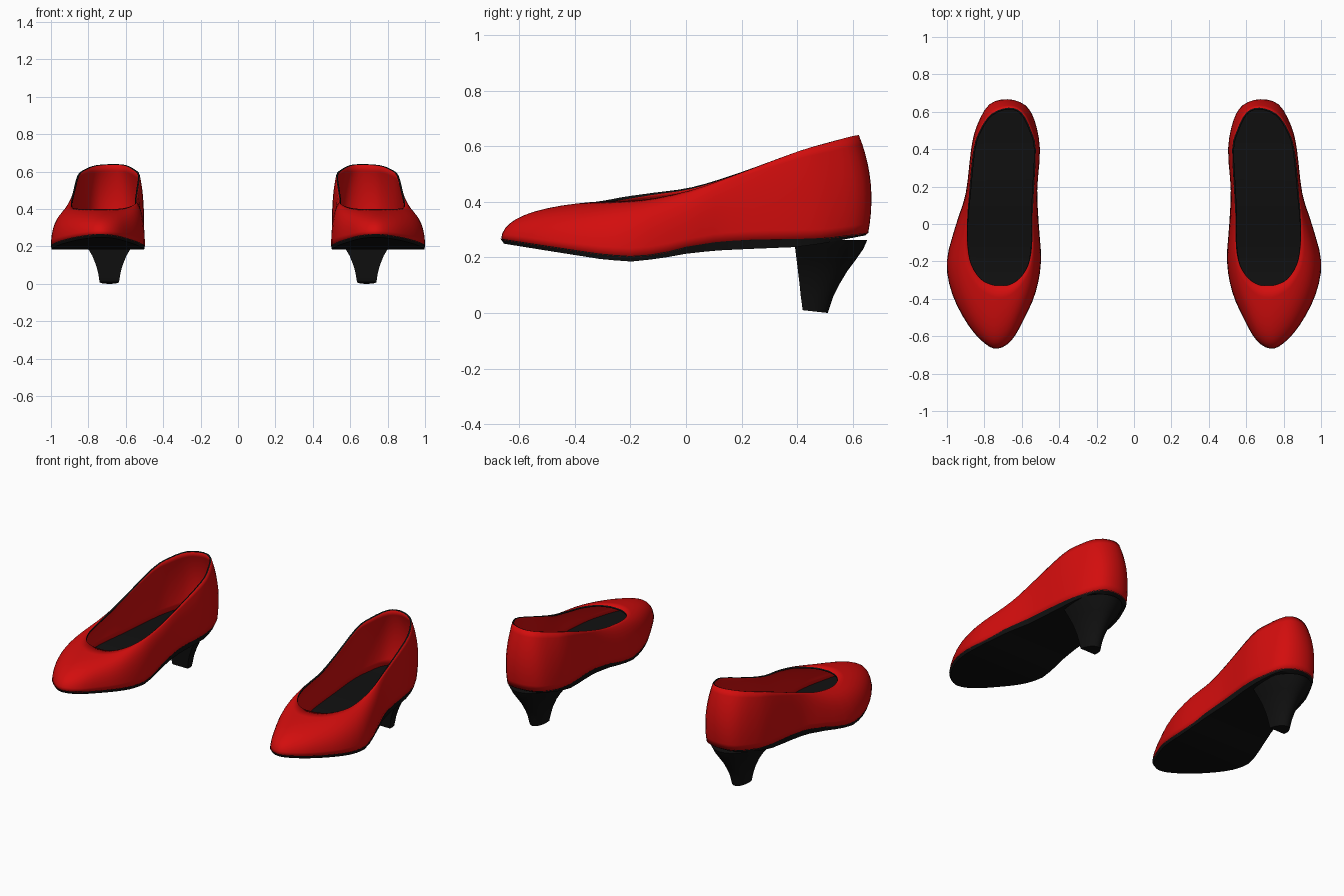
import bpy, bmesh, math
from mathutils import Vector

if "Cube" in bpy.data.objects:
    bpy.data.objects.remove(bpy.data.objects["Cube"])


def material(name, rgb):
    m = bpy.data.materials.new(name)
    m.diffuse_color = (*rgb, 1)
    m.use_nodes = True
    m.node_tree.nodes["Principled BSDF"].inputs["Base Color"].default_value = m.diffuse_color
    return m


RED = material("red leather", (0.65, 0.004, 0.004))
BLACK = material("black", (0.005, 0.005, 0.005))

# Around the shoe from the toe tip: sole edge x, y, then opening edge x, y, z
OUTLINE = [
    (.73, -.665, .714, -.33, .40), (.80, -.635, .76, -.325, .40),
    (.885, -.54, .82, -.295, .40), (.97, -.377, .87, -.22, .403),
    (1.0, -.2, .89, -.12, .412), (.95, 0, .892, .02, .442),
    (.90, .16, .882, .16, .49), (.868, .4, .858, .4, .58),
    (.837, .52, .82, .51, .612), (.77, .63, .76, .59, .634),
    (.675, .655, .67, .622, .64), (.585, .625, .60, .595, .635),
    (.535, .55, .55, .50, .61), (.505, .4, .525, .4, .58),
    (.518, .18, .535, .18, .50), (.51, 0, .543, .02, .452),
    (.498, -.2, .545, -.12, .432), (.527, -.366, .565, -.22, .418),
    (.59, -.51, .61, -.29, .405), (.655, -.62, .665, -.325, .40),
]
# Sole profile: y, bottom z, top z
SOLE = [(-.67, .25, .268), (-.5, .223, .242), (-.3, .192, .212), (-.2, .185, .205),
        (-.1, .195, .212), (0, .213, .238), (.1, .224, .254), (.2, .229, .263),
        (.4, .237, .266), (.5, .25, .27), (.66, .28, .29)]


def spline(p0, p1, p2, p3, t):
    return [0.5 * (2 * b + (c - a) * t + (2 * a - 5 * b + 4 * c - d) * t * t
                   + (3 * b - a - 3 * c + d) * t ** 3)
            for a, b, c, d in zip(p0, p1, p2, p3)]


def sole_z(y, col):
    y = min(max(y, SOLE[0][0]), SOLE[-1][0])
    for a, b in zip(SOLE, SOLE[1:]):
        if y <= b[0]:
            return a[col] + (b[col] - a[col]) * (y - a[0]) / (b[0] - a[0])


def build(name, rings, caps=None, mats=(BLACK,), shell=0):
    """Loft closed rings upward; optional end caps; mirror for the pair."""
    bm = bmesh.new()
    v = [[bm.verts.new(p) for p in r] for r in rings]
    n = len(v[0])
    for lo, hi in zip(v, v[1:]):
        for i in range(n):
            j = (i + 1) % n
            bm.faces.new((lo[i], lo[j], hi[j], hi[i]))
    if caps == "strips":      # bridge left and right edges across the shoe
        for r, flip in ((v[0], True), (v[-1], False)):
            for i in range(n // 2):
                q = [r[i], r[i + 1], r[n - i - 1], r[(n - i) % n]]
                q = list(dict.fromkeys(q))
                bm.faces.new(q[::-1] if flip else q)
    elif caps == "flat":
        bm.faces.new(v[0][::-1])
        bm.faces.new(v[-1])
    me = bpy.data.meshes.new(name)
    bm.to_mesh(me)
    bm.free()
    for m in mats:
        me.materials.append(m)
    ob = bpy.data.objects.new(name, me)
    bpy.context.collection.objects.link(ob)
    bpy.ops.object.select_all(action='DESELECT')
    ob.select_set(True)
    bpy.context.view_layer.objects.active = ob
    bpy.ops.object.shade_smooth_by_angle(angle=math.radians(40))
    if shell:
        s = ob.modifiers.new("thickness", 'SOLIDIFY')
        s.thickness, s.offset, s.material_offset_rim = shell, -1, 1
    mir = ob.modifiers.new("pair", 'MIRROR')
    mir.use_axis = (True, False, False)
    mir.use_mirror_merge = False
    return ob


# Smooth outline samples
N, SUB = len(OUTLINE), 3
pts = [spline(*(OUTLINE[(i + k) % N] for k in (-1, 0, 1, 2)), s / SUB)
       for i in range(N) for s in range(SUB)]

# Upper: curved walls from the sole edge to the opening edge
LEVELS = 10
rings = [[] for _ in range(LEVELS + 1)]
for sx, sy, rx, ry, rz in pts:
    back = min(max((sy - .1) / .4, 0), 1)
    a = Vector((sx, sy, sole_z(sy, 2) - .004))
    c = Vector((sx + .012 * back * (1 if sx > .685 else -1) * min(1, abs(sx - .685) / .1),
                sy + .035 * max(0, (sy - .45) / .2),
                a.z + (rz - a.z) * (.8 - .28 * back)))
    b = Vector((rx, ry, rz))
    for k in range(LEVELS + 1):
        t = k / LEVELS
        rings[k].append(a * (1 - t) ** 2 + c * 2 * t * (1 - t) + b * t * t)
build("upper", rings, mats=(RED, BLACK), shell=.01)

# Sole, whose top face is also the insole
build("sole", [[(.73 + (p[0] - .73) * k, p[1] * k, sole_z(p[1], col)) for p in pts]
               for k, col in ((.985, 1), (1.003, 1.5 and 2))], caps="strips")

# Heel: D-shaped sections as z, front y, back y, half width
HEEL = [(0, .42, .51, .052), (.06, .413, .53, .06), (.1, .409, .55, .071),
        (.15, .403, .58, .091), (.19, .398, .61, .115), (.23, .393, .638, .145),
        (.262, .39, .652, .166)]
rings = []
for z, y0, y1, w in HEEL:
    ring = []
    for i in range(17):
        a = math.pi * i / 16
        y = y0 + (y1 - y0) * math.sin(a)
        tilt = .01 * (y1 - y) / (y1 - y0) if z == 0 else 0
        ring.append((.688 + w * math.cos(a), y, z + tilt))
    rings.append(ring)
build("heel", rings, caps="flat")
